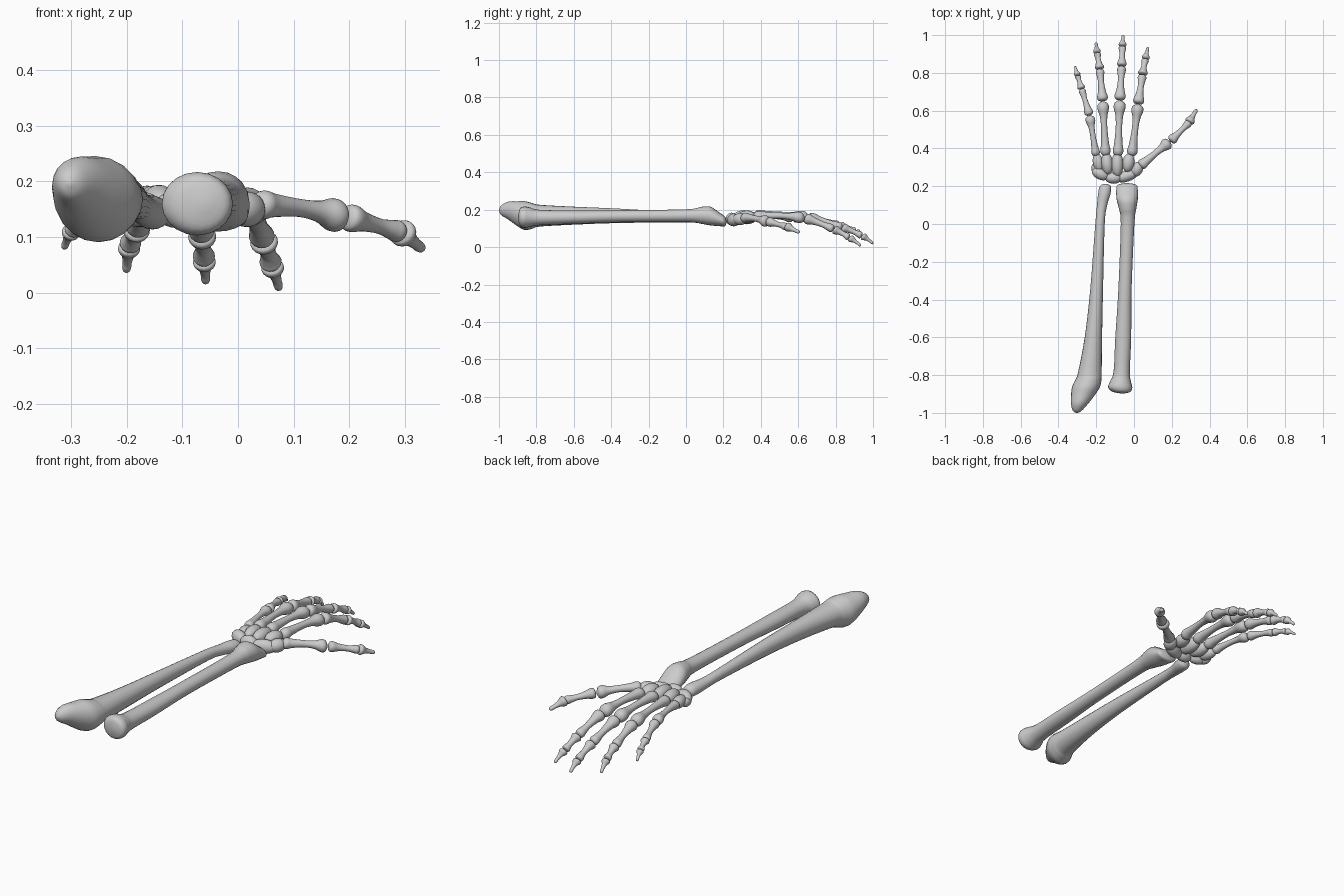
import bpy, bmesh, math
from mathutils import Vector

cube = bpy.data.objects.get("Cube")
if cube:
    bpy.data.objects.remove(cube, do_unlink=True)

bone = bpy.data.materials.new("bone_grey")
bone.use_nodes = True
bone.diffuse_color = (0.6, 0.6, 0.6, 1)
bone.node_tree.nodes["Principled BSDF"].inputs["Base Color"].default_value = (0.6, 0.6, 0.6, 1)

SIDES = 20


def finish(name, bm):
    bmesh.ops.recalc_face_normals(bm, faces=bm.faces)
    for f in bm.faces:
        f.smooth = True
    me = bpy.data.meshes.new(name)
    bm.to_mesh(me)
    bm.free()
    me.materials.append(bone)
    ob = bpy.data.objects.new(name, me)
    bpy.context.collection.objects.link(ob)
    return ob


def smooth_stations(rows, steps=4):
    """Catmull-Rom interpolation between cross-sections."""
    out = []
    for i in range(len(rows) - 1):
        p0, p1 = rows[max(i - 1, 0)], rows[i]
        p2, p3 = rows[i + 1], rows[min(i + 2, len(rows) - 1)]
        for s in range(steps):
            t = s / steps
            out.append([b + 0.5 * t * (c - a + t * (2*a - 5*b + 4*c - d + t * (3*(b - c) + d - a)))
                        for a, b, c, d in zip(p0, p1, p2, p3)])
    out.append(rows[-1])
    return out


def loft(name, origin, axis, rows):
    """Oval tube along axis; rows are (distance, side shift, up shift, half width, half height)."""
    axis = axis.normalized()
    side = axis.cross(Vector((0, 0, 1))).normalized()
    up = side.cross(axis)
    bm = bmesh.new()
    rings = []
    for d, sx, sz, rx, rz in smooth_stations(rows):
        c = origin + axis * d + side * sx + up * sz
        rx, rz = max(rx, 0.001), max(rz, 0.001)
        rings.append([bm.verts.new(c + side * rx * math.cos(a) + up * rz * math.sin(a))
                      for a in (2 * math.pi * k / SIDES for k in range(SIDES))])
    for r0, r1 in zip(rings, rings[1:]):
        for k in range(SIDES):
            n = (k + 1) % SIDES
            bm.faces.new((r0[k], r0[n], r1[n], r1[k]))
    bm.faces.new(rings[0])
    bm.faces.new(rings[-1])
    return finish(name, bm)


# Forearm bones, lofted along y
Y = Vector((0, 1, 0))
loft("ulna", Vector(), Y, [
    (-1.0, -.302, .197, .004, .004), (-.988, -.3, .197, .024, .026),
    (-.95, -.288, .195, .046, .048), (-.9, -.268, .178, .065, .067),
    (-.86, -.253, .168, .074, .077), (-.82, -.24, .167, .068, .068),
    (-.78, -.233, .168, .062, .058), (-.6, -.215, .168, .046, .048),
    (-.35, -.198, .167, .034, .038), (0, -.18, .158, .025, .026),
    (.1, -.169, .15, .027, .026), (.16, -.157, .145, .033, .03),
    (.2, -.152, .142, .029, .026), (.213, -.152, .142, .006, .006)])
loft("radius", Vector(), Y, [
    (-.897, -.06, .16, .01, .01), (-.888, -.066, .16, .048, .046),
    (-.865, -.073, .16, .064, .057), (-.835, -.072, .16, .056, .052),
    (-.78, -.065, .158, .043, .041), (-.6, -.057, .16, .042, .036),
    (-.35, -.048, .165, .035, .032), (0, -.034, .168, .036, .034),
    (.08, -.034, .17, .046, .045), (.13, -.036, .166, .056, .05),
    (.18, -.037, .148, .057, .036), (.207, -.037, .138, .05, .027),
    (.216, -.037, .137, .012, .008)])

# Hand bone shapes: (fraction of length, fraction of width)
LONG = [(0, .2), (.03, .7), (.1, .9), (.22, .72), (.5, .55), (.72, .66),
        (.86, 1), (.95, .88), (1, .2)]
SHORT = [(0, .2), (.04, .85), (.14, 1), (.32, .72), (.6, .56), (.8, .7),
         (.9, .8), (.97, .64), (1, .2)]
TIP = [(0, .2), (.07, .9), (.2, 1), (.42, .6), (.7, .42), (.85, .42), (.96, .32), (1, .08)]


def hand_bone(name, a, b, half, shape, arch=0.0):
    a, b = Vector(a), Vector(b)
    length = (b - a).length
    loft(name, a, b - a, [(t * length, 0, arch * math.sin(math.pi * t), half * w, half * w * .95)
                          for t, w in shape])


# Joints of each digit: base, knuckle, middle joint, end joint, tip
FINGERS = {
    "index": [(-.012, .36, .165), (.022, .635, .155), (.045, .79, .095), (.06, .872, .05), (.074, .935, .006)],
    "middle": [(-.085, .36, .17), (-.075, .655, .16), (-.065, .835, .105), (-.061, .94, .06), (-.058, 1, .018)],
    "ring": [(-.15, .36, .165), (-.165, .65, .16), (-.181, .82, .115), (-.195, .905, .085), (-.201, .96, .038)],
    "little": [(-.2, .36, .155), (-.235, .575, .155), (-.277, .715, .13), (-.298, .785, .112), (-.313, .835, .08)],
}
HALF = {"index": 1, "middle": 1, "ring": .97, "little": .82}
PARTS = [("metacarpal", .031, LONG), ("proximal_phalanx", .029, SHORT),
         ("middle_phalanx", .025, SHORT), ("distal_phalanx", .02, TIP)]
for finger, pts in FINGERS.items():
    for i, (part, half, shape) in enumerate(PARTS):
        hand_bone(finger + "_" + part, pts[i], pts[i + 1], half * HALF[finger], shape,
                  .008 if i == 0 else .003)

# Thumb
hand_bone("thumb_metacarpal", (.03, .305, .158), (.19, .437, .135), .031, LONG, .006)
hand_bone("thumb_proximal_phalanx", (.193, .438, .137), (.295, .54, .108), .026, SHORT)
hand_bone("thumb_distal_phalanx", (.29, .535, .112), (.332, .607, .078), .025, TIP)

# Wrist bones: centre, half sizes, turn about z
WRIST = {
    "scaphoid": ((-.035, .255, .145), (.062, .03, .034), .35),
    "lunate": ((-.108, .243, .15), (.045, .03, .034), 0),
    "triquetral": ((-.178, .265, .15), (.048, .03, .032), -.45),
    "pisiform": ((-.205, .29, .14), (.02, .035, .022), .1),
    "trapezium": ((.015, .29, .15), (.032, .042, .032), -.5),
    "trapezoid": ((-.03, .325, .165), (.032, .05, .03), -.15),
    "capitate": ((-.088, .315, .162), (.032, .066, .035), 0),
    "hamate": ((-.142, .32, .16), (.032, .058, .034), .1),
    "outer_hamate": ((-.19, .325, .15), (.028, .05, .028), .2),
}
for name, (centre, size, turn) in WRIST.items():
    bm = bmesh.new()
    bmesh.ops.create_uvsphere(bm, u_segments=20, v_segments=12, radius=1)
    ob = finish(name, bm)
    ob.location, ob.scale, ob.rotation_euler = centre, size, (0, 0, turn)
